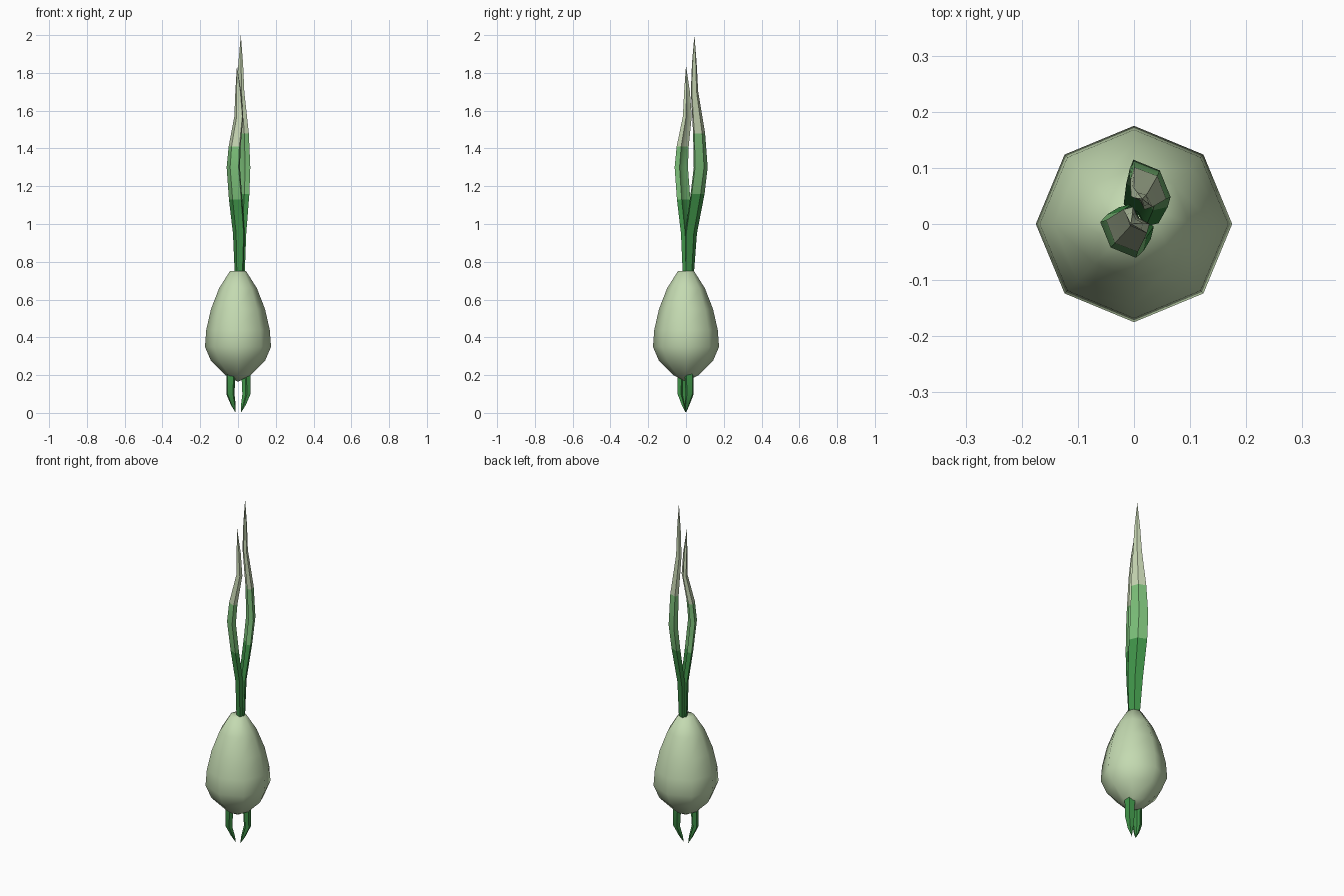
import bpy, bmesh, math

if "Cube" in bpy.data.objects:
    bpy.data.objects.remove(bpy.data.objects["Cube"])

R = math.sqrt(0.5)


def material(name, rgb):
    m = bpy.data.materials.new(name)
    m.diffuse_color = (*rgb, 1)
    m.use_nodes = True
    m.node_tree.nodes["Principled BSDF"].inputs["Base Color"].default_value = m.diffuse_color
    return m


PALE = material("pale bulb green", (0.55, 0.70, 0.44))
TIP = material("pale leaf tip", (0.57, 0.67, 0.45))
MID = material("mid green", (0.20, 0.52, 0.19))
DARK = material("dark green", (0.05, 0.29, 0.065))


def loft(name, rings, mats, rule=None, angle=40):
    """Skin a stack of equal rings; a ring of one point closes to a tip."""
    bm = bmesh.new()
    loops = [[bm.verts.new(p) for p in ring] for ring in rings]
    for a, b in zip(loops, loops[1:]):
        n = max(len(a), len(b))
        for i in range(n):
            j = (i + 1) % n
            if len(b) == 1:
                bm.faces.new((a[i], a[j], b[0]))
            elif len(a) == 1:
                bm.faces.new((a[0], b[j], b[i]))
            else:
                bm.faces.new((a[i], a[j], b[j], b[i]))
    for end in (loops[0], loops[-1]):
        if len(end) > 2:
            bm.faces.new(end)
    bmesh.ops.recalc_face_normals(bm, faces=bm.faces[:])
    if rule:
        for f in bm.faces:
            f.material_index = rule(f.calc_center_median().z)
    me = bpy.data.meshes.new(name)
    bm.to_mesh(me)
    bm.free()
    ob = bpy.data.objects.new(name, me)
    bpy.context.collection.objects.link(ob)
    for m in mats:
        me.materials.append(m)
    bpy.ops.object.select_all(action='DESELECT')
    ob.select_set(True)
    bpy.context.view_layer.objects.active = ob
    bpy.ops.object.shade_smooth_by_angle(angle=math.radians(angle))
    return ob


# Bulb: eight-sided turned profile (z, radius)
profile = [(0.20, 0.067), (0.275, 0.143), (0.35, 0.175), (0.44, 0.168),
           (0.55, 0.143), (0.66, 0.100), (0.75, 0.043)]
rings = [[(0, 0, 0.165)]]
for z, r in profile:
    rings.append([(r * math.cos(k * math.pi / 4), r * math.sin(k * math.pi / 4), z)
                  for k in range(8)])
loft("bulb", rings, [PALE], angle=60)

# Folded blade section, thin across the diagonal u and wide along v
SECTION = [(1, 0), (0.1, 1), (-1, 0.7), (-0.55, 0), (-1, -0.7), (0.1, -1)]


def blade(name, side, stations, tip, mats, rule=None):
    """stations: (z, u, v, half thickness, half width)"""
    def place(u, v, z):
        return ((u - v) * R, (u + v) * R, z)
    rings = [[place(u + side * a * hu, v + b * hv, z) for a, b in SECTION]
             for z, u, v, hu, hv in stations]
    rings.append([place(*tip)])
    return loft(name, rings, mats, rule)


def bands(low, high):
    return lambda z: 0 if z < low else (1 if z < high else 2)


# Leaves: dark at the base, mid green, pale tip
LEAF = [DARK, MID, TIP]
blade("front_leaf", -1, [
    (0.72, 0.006, 0.000, 0.014, 0.028),
    (0.95, 0.004, 0.000, 0.018, 0.040),
    (1.13, -0.020, 0.000, 0.020, 0.046),
    (1.30, -0.038, 0.000, 0.021, 0.045),
    (1.41, -0.028, 0.000, 0.020, 0.040),
    (1.57, 0.006, 0.002, 0.014, 0.030),
    (1.70, 0.003, 0.003, 0.010, 0.019)],
    (-0.004, 0.004, 1.84), LEAF, bands(1.13, 1.41))
blade("back_leaf", 1, [
    (0.72, 0.024, 0.004, 0.014, 0.028),
    (0.95, 0.030, 0.010, 0.018, 0.040),
    (1.16, 0.062, 0.027, 0.021, 0.048),
    (1.30, 0.078, 0.035, 0.022, 0.047),
    (1.48, 0.070, 0.031, 0.020, 0.040),
    (1.70, 0.044, 0.022, 0.013, 0.024),
    (1.85, 0.043, 0.021, 0.009, 0.015)],
    (0.042, 0.021, 2.0), LEAF, bands(1.16, 1.48))

# Roots: two short claws hanging under the bulb
for name, side, v in (("front_root", -1, 0.012), ("back_root", 1, -0.018)):
    blade(name, side, [
        (0.21, side * 0.046, v, 0.020, 0.027),
        (0.10, side * 0.049, v, 0.017, 0.025),
        (0.04, side * 0.026, v * 0.9, 0.010, 0.014)],
        (side * 0.010, v * 0.6, 0.0), [DARK])
